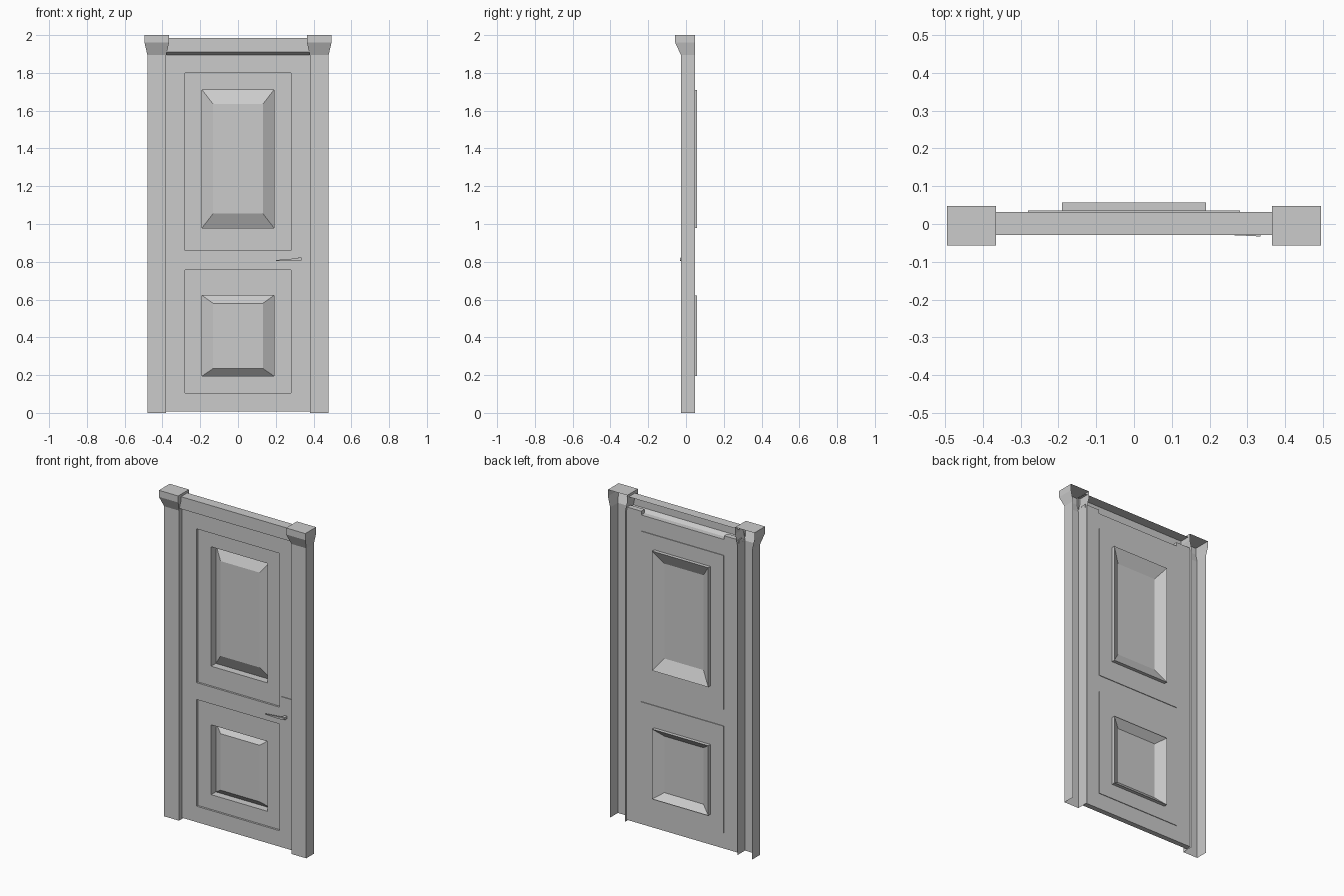
import bpy, bmesh

if "Cube" in bpy.data.objects:
    bpy.data.objects.remove(bpy.data.objects["Cube"])


def finish(name, bm):
    me = bpy.data.meshes.new(name)
    bmesh.ops.recalc_face_normals(bm, faces=bm.faces)
    bm.to_mesh(me)
    bm.free()
    ob = bpy.data.objects.new(name, me)
    bpy.context.collection.objects.link(ob)
    return ob


def loft(name, sections, closed=True, cap_start=False, cap_end=False):
    """Bridge a list of equal-length point loops into a surface."""
    bm = bmesh.new()
    rows = [[bm.verts.new(p) for p in s] for s in sections]
    n = len(rows[0])
    for a, b in zip(rows, rows[1:]):
        for i in range(n if closed else n - 1):
            j = (i + 1) % n
            bm.faces.new((a[i], a[j], b[j], b[i]))
    if cap_start:
        bm.faces.new(rows[0])
    if cap_end:
        bm.faces.new(rows[-1])
    return finish(name, bm)


def rect(x, z0, z1, y):
    return [(-x, y, z0), (x, y, z0), (x, y, z1), (-x, y, z1)]


def box(name, x0, x1, y0, y1, z0, z1):
    lo = [(x0, y0, z0), (x1, y0, z0), (x1, y1, z0), (x0, y1, z0)]
    hi = [(x, y, z1) for x, y, z in lo]
    return loft(name, [lo, hi], cap_start=True, cap_end=True)


# Jambs: hollow channels, open at the back, flaring into closed capitals
BACK = 0.047
LEVELS = [(0, 0.38, 0.48, -0.027), (1.895, 0.38, 0.48, -0.027),
          (1.96, 0.365, 0.495, -0.057), (2.0, 0.365, 0.495, -0.057)]
for side, s in (("left", -1), ("right", 1)):
    loft(f"{side}_jamb", [[(s * xi, BACK, z), (s * xi, yf, z), (s * xo, yf, z), (s * xo, BACK, z)]
                          for z, xi, xo, yf in LEVELS], closed=False, cap_end=True)

# Lintel: open-backed sheet with top, front and sloping underside
loft("lintel", [[(x, 0.032, 1.985), (x, -0.029, 1.985), (x, -0.029, 1.91), (x, 0.0, 1.895)]
                for x in (-0.38, 0.38)], closed=False)

# Door leaf: stiles and rails
F, B = 0.0, 0.032
for side, s in (("left", -1), ("right", 1)):
    box(f"{side}_stile", *sorted((s * 0.28, s * 0.38)), F, B, 0.008, 1.92)
for name, z0, z1 in (("bottom_rail", 0.008, 0.105), ("lock_rail", 0.757, 0.86),
                     ("top_rail", 1.80, 1.897)):
    box(name, -0.28, 0.28, F, B, z0, z1)

# Panels: flat border, deep groove, bevel rising forward to a flat field
for name, z0, z1, r0, r1, f0, f1 in (
        ("upper_panel", 0.86, 1.80, 0.98, 1.71, 1.055, 1.635),
        ("lower_panel", 0.105, 0.757, 0.195, 0.622, 0.235, 0.58)):
    loft(name, [rect(0.19, r0, r1, 0.036), rect(0.28, z0, z1, 0.036), rect(0.28, z0, z1, 0.012),
                rect(0.19, r0, r1, 0.012), rect(0.19, r0, r1, 0.057),
                rect(0.132, f0, f1, 0.02)], cap_end=True)

# Lock plate, spindle and tapered lever
box("lock_plate", 0.295, 0.36, -0.004, F, 0.65, 0.93)
box("handle_spindle", 0.318, 0.335, -0.03, -0.004, 0.806, 0.822)


def lever_section(x, y0, y1, z0, z1):
    return [(x, y0, z0), (x, y1, z0), (x, y1, z1), (x, y0, z1)]


loft("handle_lever", [lever_section(0.20, -0.027, -0.023, 0.805, 0.809),
                      lever_section(0.295, -0.031, -0.022, 0.804, 0.817),
                      lever_section(0.335, -0.033, -0.022, 0.808, 0.820)],
     cap_start=True, cap_end=True)
